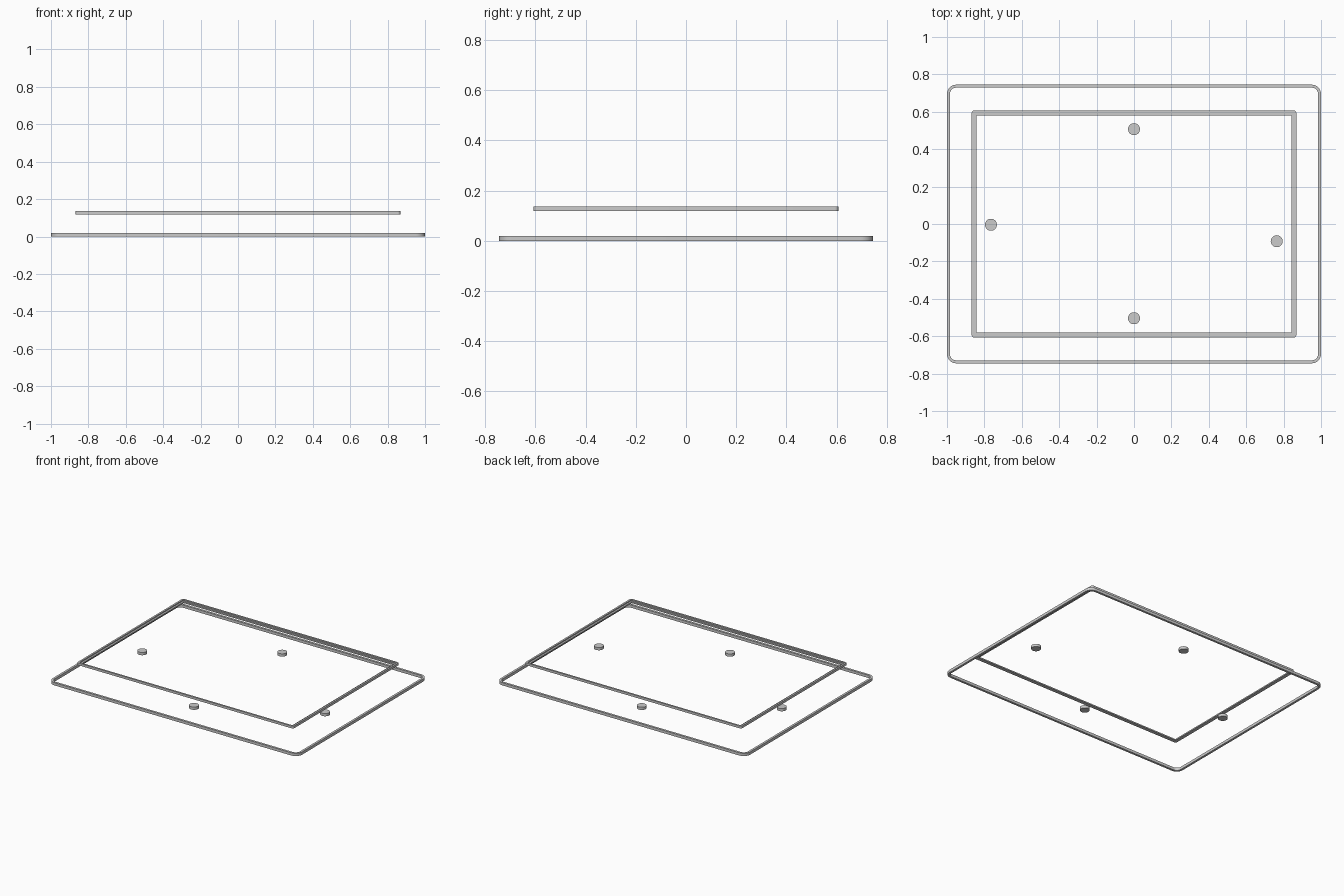
import bpy, bmesh, math

cube = bpy.data.objects.get("Cube")
if cube:
    bpy.data.objects.remove(cube, do_unlink=True)

grey = bpy.data.materials.new("light grey")
grey.use_nodes = True
colour = (0.6, 0.6, 0.6, 1)
grey.diffuse_color = colour
grey.node_tree.nodes["Principled BSDF"].inputs["Base Color"].default_value = colour


def finish(name, bm):
    """Turn a bmesh into a grey object with smooth curved sides."""
    bmesh.ops.recalc_face_normals(bm, faces=bm.faces)
    mesh = bpy.data.meshes.new(name)
    bm.to_mesh(mesh)
    bm.free()
    mesh.materials.append(grey)
    obj = bpy.data.objects.new(name, mesh)
    bpy.context.collection.objects.link(obj)
    bpy.ops.object.select_all(action='DESELECT')
    obj.select_set(True)
    bpy.context.view_layer.objects.active = obj
    bpy.ops.object.shade_smooth_by_angle(angle=math.radians(30))


def rounded_rectangle(hx, hy, radius, steps=8):
    """Outline points, one arc for each corner."""
    points = []
    for corner, (sx, sy) in enumerate(((1, 1), (-1, 1), (-1, -1), (1, -1))):
        for i in range(steps + 1):
            a = (corner + i / steps) * math.pi / 2
            points.append((sx * (hx - radius) + radius * math.cos(a),
                           sy * (hy - radius) + radius * math.sin(a)))
    return points


def frame(name, hx, hy, radius, profile):
    """Sweep a closed profile of (inset, height) round a rounded rectangle."""
    bm = bmesh.new()
    loops = []
    for inset, z in profile:
        outline = rounded_rectangle(hx - inset, hy - inset, max(radius - inset, 0.003))
        loops.append([bm.verts.new((x, y, z)) for x, y in outline])
    n = len(loops[0])
    for k, a in enumerate(loops):
        b = loops[(k + 1) % len(loops)]
        for i in range(n):
            j = (i + 1) % n
            bm.faces.new((a[i], a[j], b[j], b[i]))
    finish(name, bm)


def pad(name, x, y, radius=0.032, height=0.02):
    """Small round pad resting on the ground."""
    bm = bmesh.new()
    bmesh.ops.create_cone(bm, cap_ends=True, segments=32, radius1=radius,
                          radius2=radius, depth=height)
    bmesh.ops.translate(bm, verts=bm.verts, vec=(x, y, height / 2))
    finish(name, bm)


# Thin base rim
frame("base_rim", 1.0, 0.745, 0.05,
      [(0, 0), (0, 0.02), (0.016, 0.02), (0.016, 0)])

# Smaller frame floating over it, with a shallow ledge along its inner edge
frame("upper_frame", 0.868, 0.607, 0.014,
      [(0, 0.119), (0, 0.136), (0.013, 0.136), (0.013, 0.128),
       (0.026, 0.128), (0.026, 0.119)])

# Four round pads
pad("back_pad", 0, 0.507)
pad("front_pad", 0, -0.504)
pad("right_pad", -0.765, -0.004)
pad("left_pad", 0.763, -0.092)
